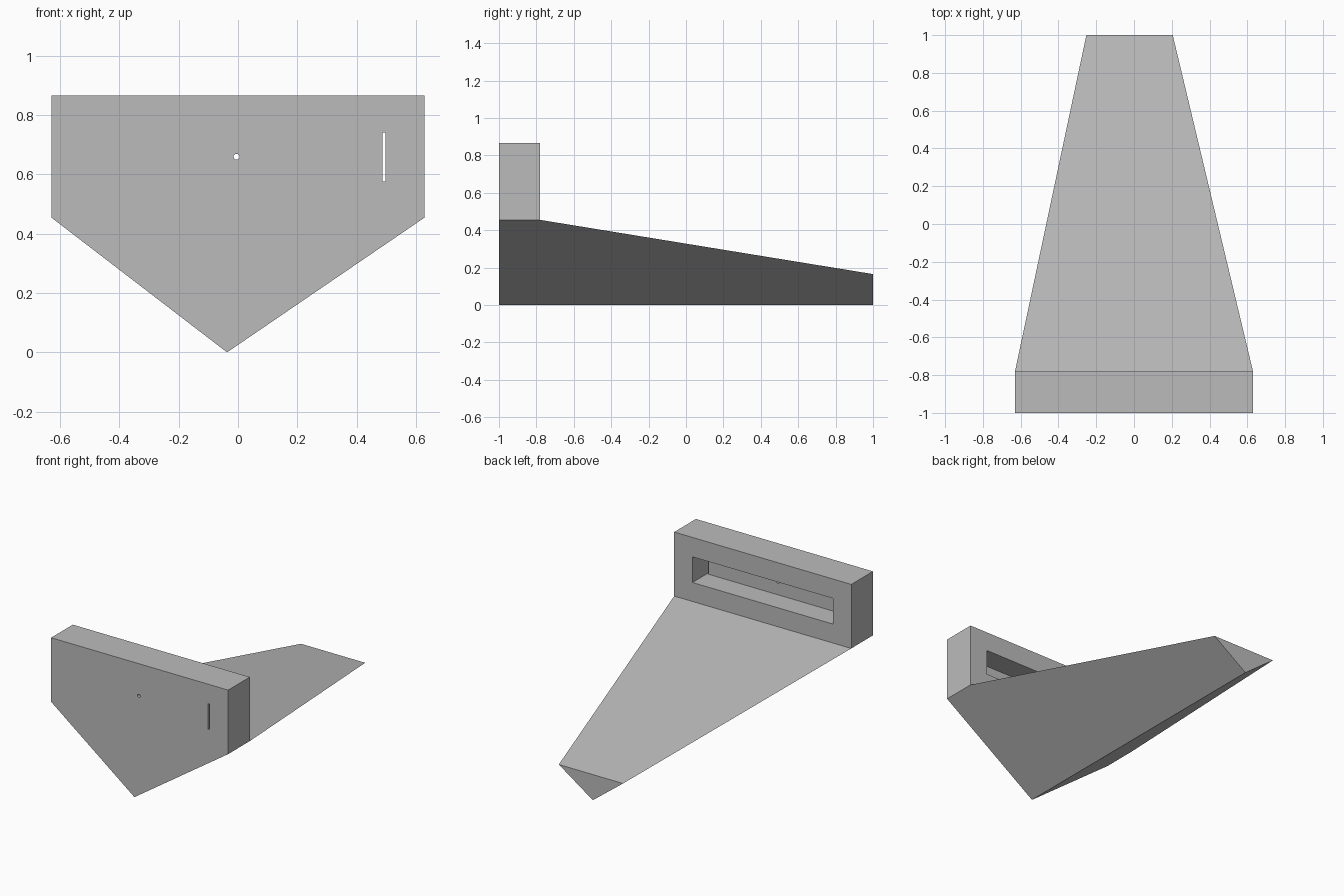
import bpy, bmesh
from mathutils import Vector, Matrix

cube = bpy.data.objects.get("Cube")
if cube:
    bpy.data.objects.remove(cube, do_unlink=True)

grey = bpy.data.materials.new("plain grey")
grey.use_nodes = True
colour = (0.5, 0.5, 0.5, 1)
grey.diffuse_color = colour
grey.node_tree.nodes["Principled BSDF"].inputs["Base Color"].default_value = colour

HALF, SHOULDER, TOP = 0.63, 0.455, 0.867
FRONT, STEP, TAIL = -1.0, -0.78, 1.0
KEEL_X, TAPER = -0.037, 0.363


def make_object(name, bm):
    bmesh.ops.recalc_face_normals(bm, faces=bm.faces)
    mesh = bpy.data.meshes.new(name)
    bm.to_mesh(mesh)
    bm.free()
    obj = bpy.data.objects.new(name, mesh)
    obj.data.materials.append(grey)
    bpy.context.collection.objects.link(obj)
    return obj


def ring(bm, y, points):
    return [bm.verts.new((x, y, z)) for x, z in points]


def carve(target, name, bm):
    """Cut a shape out of the target, then drop the cutter."""
    cutter = make_object(name, bm)
    cutter.hide_render = True
    mod = target.modifiers.new(name, 'BOOLEAN')
    mod.operation, mod.solver, mod.object = 'DIFFERENCE', 'EXACT', cutter
    bpy.context.view_layer.objects.active = target
    bpy.ops.object.modifier_apply(modifier=name)
    bpy.data.objects.remove(cutter, do_unlink=True)


def box(low, high):
    bm = bmesh.new()
    bmesh.ops.create_cube(bm, size=1)
    low, high = Vector(low), Vector(high)
    bmesh.ops.scale(bm, vec=high - low, verts=bm.verts)
    bmesh.ops.translate(bm, vec=(low + high) / 2, verts=bm.verts)
    return bm


# Body: upright head plate flowing into a tapering V-shaped keel
bm = bmesh.new()
upper = [(HALF, SHOULDER), (HALF, TOP), (-HALF, TOP), (-HALF, SHOULDER)]
tail_top = [(KEEL_X + (x - KEEL_X) * TAPER, SHOULDER * TAPER) for x in (HALF, -HALF)]
front = ring(bm, FRONT, upper + [(KEEL_X, 0)])
step = ring(bm, STEP, upper)
tail = ring(bm, TAIL, tail_top + [(KEEL_X, 0)])
for i in range(3):                                  # plate ends and top
    bm.faces.new((front[i], front[i + 1], step[i + 1], step[i]))
bm.faces.new(front)
bm.faces.new(step)
bm.faces.new(tail)
bm.faces.new((step[0], step[3], tail[1], tail[0]))  # sloping deck
for f, t in ((0, 0), (3, 1)):                       # keel sides
    bm.faces.new((front[4], front[f], step[f], tail[t], tail[2]))
body = make_object("wedge_body", bm)

# Pocket open to the back of the plate
carve(body, "pocket", box((-0.5, -0.927, 0.577), (0.5, -0.7, 0.742)))

# Narrow slot through the front wall at one end of the pocket
carve(body, "slot", box((0.488, -1.1, 0.577), (0.498, -0.9, 0.742)))

# Small round hole through the front wall
bm = bmesh.new()
bmesh.ops.create_cone(bm, cap_ends=True, segments=16, radius1=0.01, radius2=0.01, depth=0.2,
                      matrix=Matrix.Translation((-0.005, -1, 0.66)) @ Matrix.Rotation(1.5708, 4, 'X'))
carve(body, "pin_hole", bm)
